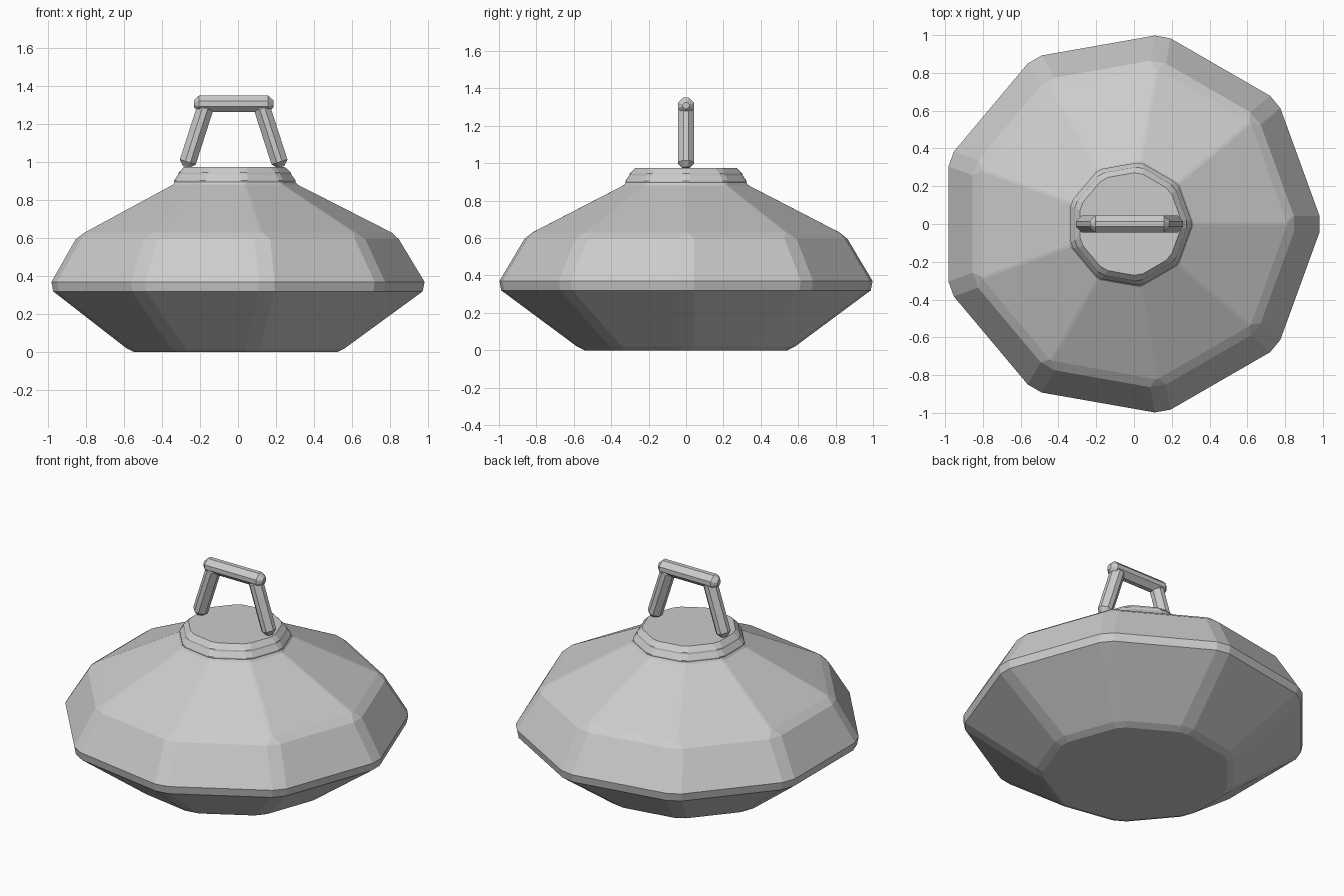
import bpy, bmesh
from math import cos, sin, pi
from mathutils import Vector

cube = bpy.data.objects.get("Cube")
if cube:
    bpy.data.objects.remove(cube)

SIDES = 9
CX = -0.023  # axis of the nine-sided body

grey = bpy.data.materials.new("light_grey")
grey.use_nodes = True
colour = (0.6, 0.6, 0.6, 1)
grey.diffuse_color = colour
grey.node_tree.nodes["Principled BSDF"].inputs["Base Color"].default_value = colour


def loft(name, rings):
    """Skin a stack of equal point rings and close both ends."""
    bm = bmesh.new()
    loops = [[bm.verts.new(p) for p in ring] for ring in rings]
    n = len(loops[0])
    for a, b in zip(loops, loops[1:]):
        for i in range(n):
            j = (i + 1) % n
            bm.faces.new((a[i], a[j], b[j], b[i]))
    bm.faces.new(loops[0][::-1])
    bm.faces.new(loops[-1])
    bmesh.ops.recalc_face_normals(bm, faces=bm.faces)
    mesh = bpy.data.meshes.new(name)
    bm.to_mesh(mesh)
    bm.free()
    mesh.materials.append(grey)
    obj = bpy.data.objects.new(name, mesh)
    bpy.context.collection.objects.link(obj)
    return obj


def polygon(radius, z, cut):
    """Nine-sided ring whose corners are cut back along each side."""
    corners = [Vector((CX + radius * cos(2 * pi * i / SIDES),
                       radius * sin(2 * pi * i / SIDES), z)) for i in range(SIDES)]
    ring = []
    for i, c in enumerate(corners):
        for other in (corners[i - 1], corners[(i + 1) % SIDES]):
            ring.append(c + (other - c).normalized() * cut)
    return ring


def beam(name, start, end, half=0.044, flat=0.014, taper=0.028):
    """Diamond bar with blunted edges and tapered ends."""
    start, end = Vector(start), Vector(end)
    along = (end - start).normalized()
    side = Vector((0, 1, 0))
    up = along.cross(side)
    section = [(half, -flat), (half, flat), (flat, half), (-flat, half),
               (-half, flat), (-half, -flat), (-flat, -half), (flat, -half)]
    length = (end - start).length
    stations = [(0, 0.4), (taper, 1), (length - taper, 1), (length, 0.4)]
    return loft(name, [[start + along * t + (side * u + up * v) * s
                        for u, v in section] for t, s in stations])


# Faceted body: base, lower flare, rim band, shoulder, cone and neck
body = [(0.555, 0, 0.03), (0.60, 0.02, 0.045), (1.011, 0.32, 0.045),
        (1.021, 0.37, 0.045), (0.885, 0.595, 0.045), (0.835, 0.63, 0.008),
        (0.34, 0.882, 0.008), (0.30, 0.935, 0.02)]
loft("body", [polygon(*r) for r in body])

# Cap whose lower corners just break through the neck
cap = [(0.295, 0.88, 0.03), (0.333, 0.897, 0.02), (0.333, 0.905, 0.02),
       (0.311, 0.935, 0.02), (0.309, 0.945, 0.02), (0.280, 0.974, 0.025)]
loft("cap", [polygon(*r) for r in cap])

# Handle: a top bar on two splayed legs
beam("handle_bar", (CX - 0.21, 0, 1.308), (CX + 0.21, 0, 1.308))
for name, s in (("left_handle_leg", 1), ("right_handle_leg", -1)):
    beam(name, (CX + s * 0.25, 0, 0.975), (CX + s * 0.142, 0, 1.31))
